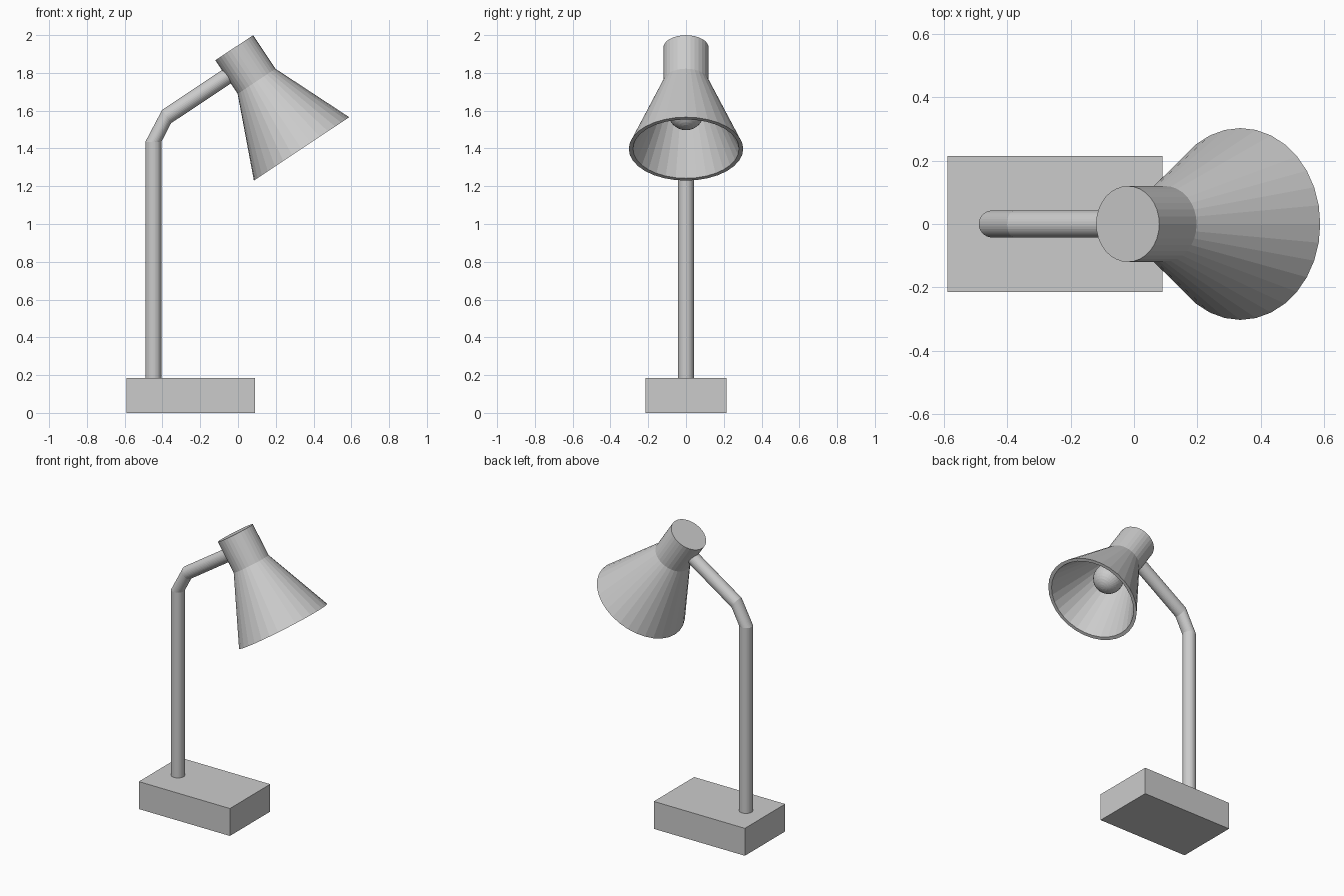
import bpy, bmesh
from math import sin, cos, pi, radians
from mathutils import Matrix, Vector

if "Cube" in bpy.data.objects:
    bpy.data.objects.remove(bpy.data.objects["Cube"])

# Frame of the tilted head: local +z runs from the top cap towards the rim
HEAD = Matrix.Translation((-0.02, 0, 1.933)) @ Matrix.Rotation(radians(146.35), 4, 'Y')


def finish(name, bm, matrix=Matrix.Identity(4)):
    bm.transform(matrix)
    bmesh.ops.recalc_face_normals(bm, faces=bm.faces)
    mesh = bpy.data.meshes.new(name)
    bm.to_mesh(mesh)
    bm.free()
    obj = bpy.data.objects.new(name, mesh)
    bpy.context.collection.objects.link(obj)
    return obj


def loft(name, rings, matrix=Matrix.Identity(4)):
    """Skin a list of point rings and cap both ends."""
    bm = bmesh.new()
    loops = [[bm.verts.new(p) for p in ring] for ring in rings]
    n = len(loops[0])
    for a, b in zip(loops, loops[1:]):
        for i in range(n):
            j = (i + 1) % n
            bm.faces.new((a[i], a[j], b[j], b[i]))
    bm.faces.new(loops[0])
    bm.faces.new(loops[-1])
    return finish(name, bm, matrix)


def lathe(name, profile, sides=32):
    """Revolve (radius, distance) pairs about the head axis."""
    rings = [[(r * cos(2 * pi * i / sides), r * sin(2 * pi * i / sides), t)
              for i in range(sides)] for r, t in profile]
    return loft(name, rings, HEAD)


# Base block
bm = bmesh.new()
bmesh.ops.create_cube(bm, size=1)
finish("base", bm, Matrix.Translation((-0.25, 0, 0.0925)) @ Matrix.Diagonal((0.68, 0.43, 0.185, 1)))

# Bent stem: round rings square to the pole, then to the arm
path = [(-0.448, 0.17, 90), (-0.448, 1.435, 90), (-0.378, 1.569, 33.65), (-0.02, 1.807, 33.65)]
rings = []
for x, z, deg in path:
    side = Vector((sin(radians(deg)), 0, -cos(radians(deg))))
    rings.append([Vector((x, 0, z)) + 0.0425 * (side * cos(2 * pi * i / 32) + Vector((0, sin(2 * pi * i / 32), 0)))
                  for i in range(32)])
stem = loft("stem", rings)

# Head: closed collar, flared shade, flat lip and hollow inside
shade = lathe("shade", [(0.12, 0), (0.12, 0.213), (0.303, 0.643), (0.281, 0.643), (0.10, 0.218)])

# Socket and bulb inside the shade
lathe("bulb_socket", [(0.045, 0.20), (0.045, 0.35)], 16)
bm = bmesh.new()
bmesh.ops.create_uvsphere(bm, u_segments=32, v_segments=16, radius=0.095)
finish("bulb", bm, HEAD @ Matrix.Translation((0, 0, 0.41)))
